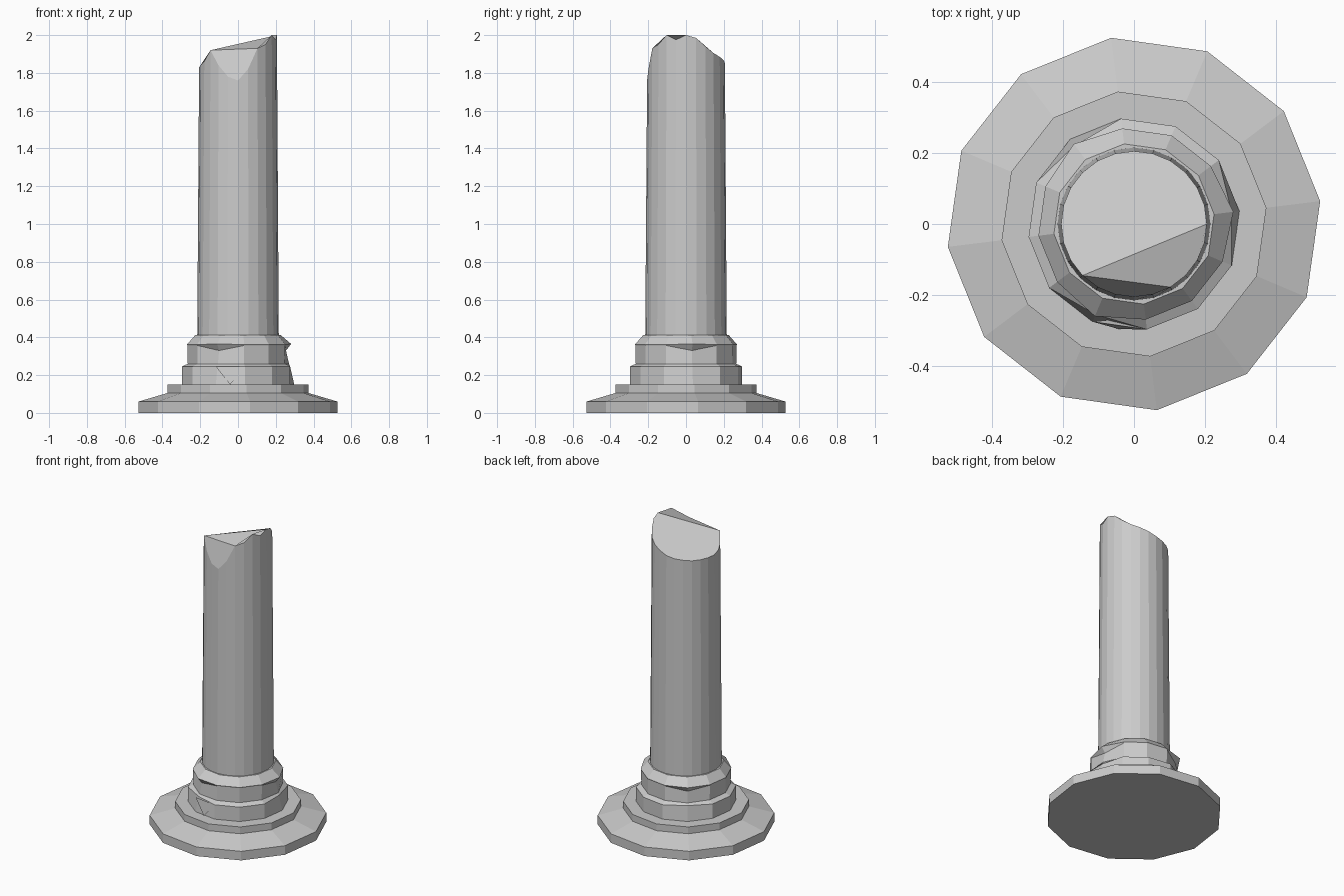
import bpy, bmesh
from math import sin, cos, radians

if "Cube" in bpy.data.objects:
    bpy.data.objects.remove(bpy.data.objects["Cube"])


def polar(r, deg, z):
    return (r * cos(radians(deg)), r * sin(radians(deg)), z)


def loft(name, rows, caps=None):
    """Skin a stack of vertex rings; caps = index lists for the top faces."""
    bm = bmesh.new()
    rings = [[bm.verts.new(p) for p in row] for row in rows]
    n = len(rings[0])
    for a, b in zip(rings, rings[1:]):
        for i in range(n):
            j = (i + 1) % n
            bm.faces.new((a[i], a[j], b[j], b[i]))
    bm.faces.new(rings[0][::-1])
    for cap in caps or [range(n)]:
        bm.faces.new([rings[-1][i % n] for i in cap])
    bmesh.ops.recalc_face_normals(bm, faces=bm.faces)
    mesh = bpy.data.meshes.new(name)
    bm.to_mesh(mesh)
    bm.free()
    obj = bpy.data.objects.new(name, mesh)
    bpy.context.collection.objects.link(obj)
    return obj


SIDES, TURN = 12, 7


def ring(r, z, chip=None):
    """12-sided ring; every fourth corner uses the chipped (r, z) instead."""
    row = []
    for i in range(SIDES):
        rr, zz = chip if chip and i % 4 == 0 else (r, z)
        row.append(polar(rr, TURN + i * 30, zz))
    return row


# wide foot with sloped shoulder and step
loft("foot", [ring(0.53, 0), ring(0.53, 0.06), ring(0.377, 0.105), ring(0.377, 0.15)])

# stepped collar with chipped corners
loft("collar", [
    ring(0.30, 0.15),
    ring(0.30, 0.245, (0.278, 0.245)),
    ring(0.268, 0.26, (0.272, 0.26)),
    ring(0.27, 0.357, (0.256, 0.33)),
    ring(0.272, 0.362, (0.283, 0.365)),
    ring(0.228, 0.412),
])

# small broken wedge on the collar front
bm = bmesh.new()
for p in (polar(0.30, 247, 0.245), polar(0.30, 277, 0.245),
          polar(0.30, 262, 0.15), polar(0.27, 262, 0.2)):
    bm.verts.new(p)
bmesh.ops.convex_hull(bm, input=bm.verts)
mesh = bpy.data.meshes.new("collar_wedge")
bm.to_mesh(mesh)
bm.free()
bpy.context.collection.objects.link(bpy.data.objects.new("collar_wedge", mesh))

# tapered shaft with a jagged broken top, heights every 15 degrees
top = [2.0, 1.985, 1.94, 1.905, 1.885, 1.868, 1.85, 1.84, 1.835, 1.83, 1.83, 1.83,
       1.83, 1.84, 1.86, 1.92, 1.84, 1.78, 1.76, 1.82, 1.93, 1.95, 2.0, 1.975]
loft("shaft", [
    [polar(0.216, i * 15, 0.38) for i in range(24)],
    [polar(0.206, i * 15, z) for i, z in enumerate(top)],
], caps=[range(0, 16), range(15, 21), [15] + list(range(20, 25))])
